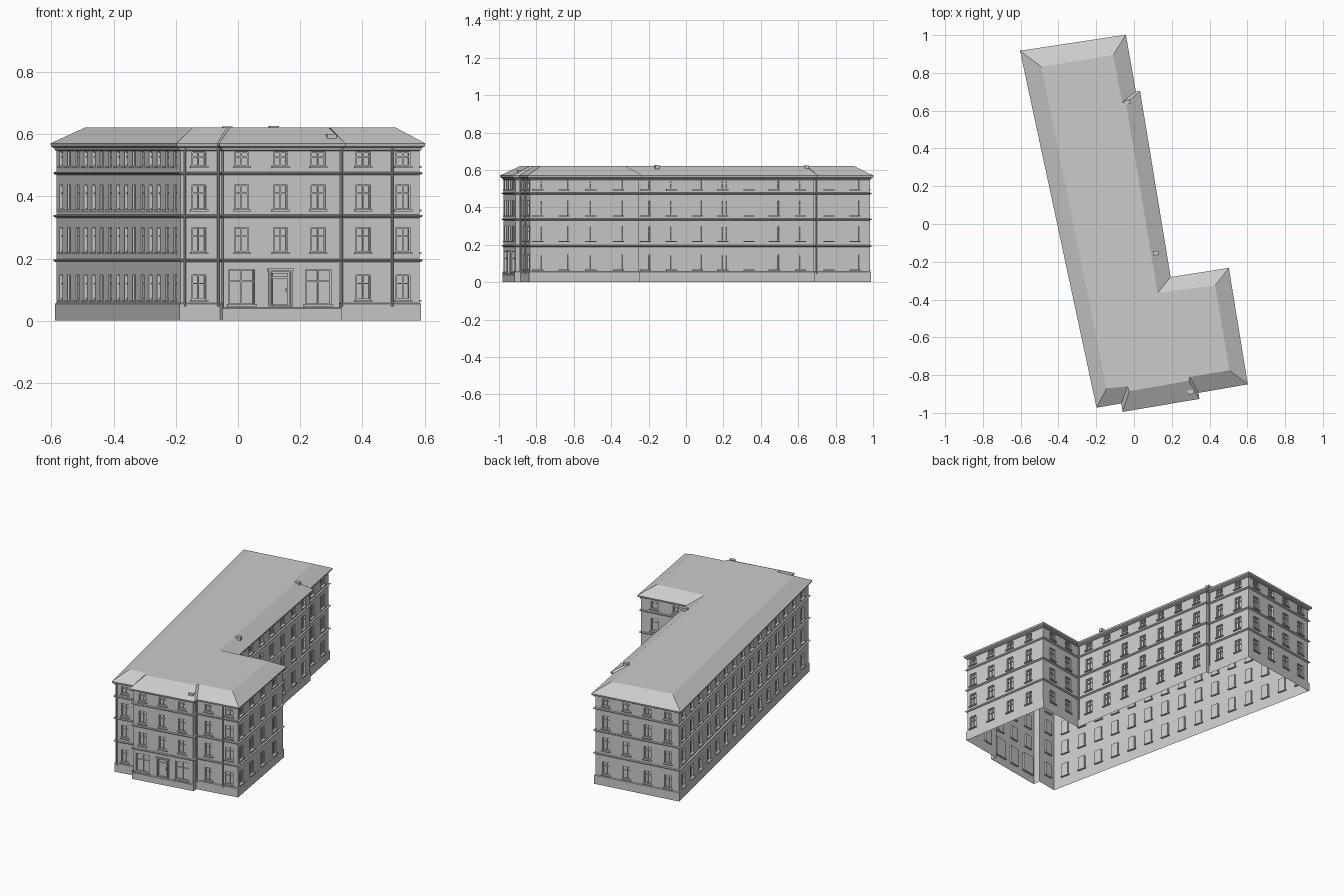
import bpy, bmesh
from mathutils import Vector

if "Cube" in bpy.data.objects:
    bpy.data.objects.remove(bpy.data.objects["Cube"])

# Footprint (counter-clockwise), and the matching corners of the flat roof top
FOOT = [Vector(p) for p in [
    (-0.185, -0.953), (-0.053, -0.93), (-0.046, -0.975), (0.327, -0.912),
    (0.322, -0.88), (0.583, -0.835), (0.488, -0.252), (0.18, -0.3),
    (0.018, 0.685), (-0.004, 0.682), (-0.057, 0.983), (-0.583, 0.903)]]
TOP = [(-0.145, -0.87), (-0.035, -0.86), (-0.025, -0.885), (0.29, -0.83),
       (0.295, -0.81), (0.505, -0.775), (0.43, -0.325), (0.125, -0.365),
       (-0.042, 0.64), (-0.063, 0.645), (-0.11, 0.895), (-0.49, 0.832)]
N = len(FOOT)
EAVE_Z, ROOF_Z = 0.57, 0.622
FLOORS = [(0.067, 0.147), (0.22, 0.3), (0.357, 0.437), (0.497, 0.543)]
DEPTH = -0.012
WIN_W = 0.046


def finish(name, bm, merge=False):
    if merge:
        bmesh.ops.remove_doubles(bm, verts=bm.verts, dist=1e-5)
    me = bpy.data.meshes.new(name)
    bm.to_mesh(me)
    bm.free()
    ob = bpy.data.objects.new(name, me)
    bpy.context.collection.objects.link(ob)
    return ob


def quad(bm, pts):
    return bm.faces.new([bm.verts.new(p) for p in pts])


def edge_frame(i):
    a, b = FOOT[i], FOOT[(i + 1) % N]
    d = (b - a).normalized()
    return a, d, Vector((d.y, -d.x)), (b - a).length


def offset_corner(i, off):
    # mitred offset of one footprint corner
    n0, n1 = edge_frame((i - 1) % N)[2], edge_frame(i)[2]
    p = FOOT[i] + (n0 + n1) * off / (1 + n0.dot(n1))
    return p


def at(i, s, o, z):
    # wall coordinates: along, outward, up
    a, d, n, _ = edge_frame(i)
    p = a + d * s + n * o
    return (p.x, p.y, z)


def wall_box(bm, i, s0, s1, o0, o1, z0, z1):
    v = [bm.verts.new(at(i, s, o, z)) for z in (z0, z1)
         for s, o in ((s0, o1), (s1, o1), (s1, o0), (s0, o0))]
    for f in ((0, 1, 5, 4), (1, 2, 6, 5), (2, 3, 7, 6), (3, 0, 4, 7), (4, 5, 6, 7), (3, 2, 1, 0)):
        bm.faces.new([v[k] for k in f])


def band(name, profile, lower={}):
    # sweep an (offset, z) profile round the footprint
    bm = bmesh.new()
    for i in range(N):
        j = (i + 1) % N
        for (o0, z0), (o1, z1) in zip(profile, profile[1:]):
            dz0, dz1 = (lower.get(i, 0) if z > 0 else 0 for z in (z0, z1))
            quad(bm, [(*offset_corner(i, o0), z0 - dz0), (*offset_corner(j, o0), z0 - dz0),
                      (*offset_corner(j, o1), z1 - dz1), (*offset_corner(i, o1), z1 - dz1)])
    return finish(name, bm, True)


def spread(count, t0, t1):
    return [t0 + (t1 - t0) * k / (count - 1) for k in range(count)]


# Window columns as fractions along each wall
COLUMNS = {0: [0.45], 2: [0.155, 0.49, 0.815], 4: [0.31, 0.8],
           5: [0.075, 0.31, 0.56, 0.81], 6: [0.27, 0.72], 7: spread(7, 0.085, 0.925),
           9: [0.27, 0.73], 10: spread(4, 0.13, 0.87), 11: spread(15, 0.035, 0.955)}

walls, panes, frames = bmesh.new(), bmesh.new(), bmesh.new()
sills, door, surround = bmesh.new(), bmesh.new(), bmesh.new()

for i in range(N):
    length = edge_frame(i)[3]
    openings = []
    for c, t in enumerate(COLUMNS.get(i, [])):
        for f, (z0, z1) in enumerate(FLOORS):
            w, kind = WIN_W, "window"
            if i == 2 and f == 0:
                w, z0, z1, kind = (0.066, 0.045, 0.16, "door") if c == 1 else (0.084, 0.052, 0.165, "shop")
            openings.append((t * length - w / 2, t * length + w / 2, z0, z1, kind))

    # Wall sheet with holes
    ss = sorted({0, length, *(o[0] for o in openings), *(o[1] for o in openings)})
    zs = sorted({0, EAVE_Z - 0.01, *(o[2] for o in openings), *(o[3] for o in openings)})
    for s0, s1 in zip(ss, ss[1:]):
        for z0, z1 in zip(zs, zs[1:]):
            s, z = (s0 + s1) / 2, (z0 + z1) / 2
            if not any(o[0] < s < o[1] and o[2] < z < o[3] for o in openings):
                quad(walls, [at(i, s0, 0, z0), at(i, s1, 0, z0), at(i, s1, 0, z1), at(i, s0, 0, z1)])

    for s0, s1, z0, z1, kind in openings:
        # Reveals and recessed pane
        ring = [(s0, z0), (s1, z0), (s1, z1), (s0, z1)]
        for (sa, za), (sb, zb) in zip(ring, ring[1:] + ring[:1]):
            quad(walls, [at(i, sa, 0, za), at(i, sa, DEPTH, za), at(i, sb, DEPTH, zb), at(i, sb, 0, zb)][::-1])
        quad(panes, [at(i, s, DEPTH, z) for s, z in ring])
        # Frame bars
        b, mid = 0.004, (s0 + s1) / 2
        tz = z0 + (z1 - z0) * 0.66
        target = door if kind == "door" else frames
        bars = [(s0, s0 + b, z0, z1), (s1 - b, s1, z0, z1), (s0, s1, z0, z0 + b), (s0, s1, z1 - b, z1),
                (mid - b / 2, mid + b / 2, z0, z1), (s0, s1, tz - b / 2, tz + b / 2)]
        if kind == "door":
            bars = bars[:4] + [(s0 + 0.008, s1 - 0.008, z0 + 0.006, z1 - 0.025),
                               (s0 + 0.008, s1 - 0.008, z1 - 0.02, z1 - 0.007)]
        for bar in bars:
            wall_box(target, i, bar[0], bar[1], DEPTH, DEPTH + 0.006, bar[2], bar[3])
        if kind == "door":
            wall_box(door, i, s1 - 0.016, s1 - 0.013, -0.006, 0, 0.09, 0.105)
            for q in (s0 - 0.006, s1):
                wall_box(surround, i, q, q + 0.006, 0, 0.006, z0, z1)
            wall_box(surround, i, s0 - 0.009, s1 + 0.009, 0, 0.01, z1, z1 + 0.008)
        else:
            wall_box(sills, i, s0 - 0.006, s1 + 0.006, DEPTH, 0.009, z0 - 0.006, z0)

finish("outer_walls", walls, True)
finish("window_panes", panes)
finish("window_frames", frames)
finish("window_sills", sills)
finish("entrance_door", door)
finish("door_surround", surround)

# Plinth, string courses and eaves cornice
band("plinth", [(0.005, 0), (0.005, 0.054), (0, 0.057)], {2: 0.015})
for k, z in enumerate((0.188, 0.331, 0.469)):
    band(f"string_course_{k + 1}", [(0, z), (0.006, z + 0.002), (0.009, z + 0.005), (0.009, z + 0.008), (0, z + 0.01)])
band("eaves_cornice", [(0, 0.546), (0.006, 0.549), (0.006, 0.555), (0.015, 0.56), (0.017, EAVE_Z)])

# Hipped roof with flat top
bm = bmesh.new()
low = [bm.verts.new((*offset_corner(i, 0.017), EAVE_Z)) for i in range(N)]
high = [bm.verts.new((x, y, ROOF_Z)) for x, y in TOP]
for i in range(N):
    j = (i + 1) % N
    bm.faces.new([low[i], low[j], high[j], high[i]])
bm.faces.new(high)
finish("hipped_roof", bm)

# Downpipes: wall, distance along it
for k, (i, s) in enumerate([(0, 0.012), (0, 0.122), (4, 0.01), (4, 0.175), (7, 0.015), (9, 0.012)]):
    x, y, _ = at(i, s, 0.008, 0)
    bpy.ops.mesh.primitive_cylinder_add(vertices=8, radius=0.004, depth=0.51, location=(x, y, 0.3))
    bpy.context.object.name = f"downpipe_{k + 1}"

# Small roof vents
for k, (x, y, z) in enumerate([(-0.035, 0.645, 0.614), (0.115, -0.155, 0.616), (0.3, -0.89, 0.59)]):
    bpy.ops.mesh.primitive_cube_add(size=1, location=(x, y, z), rotation=(0, 0, 0.16))
    bpy.context.object.scale = (0.03, 0.022, 0.02)
    bpy.context.object.name = f"roof_vent_{k + 1}"
